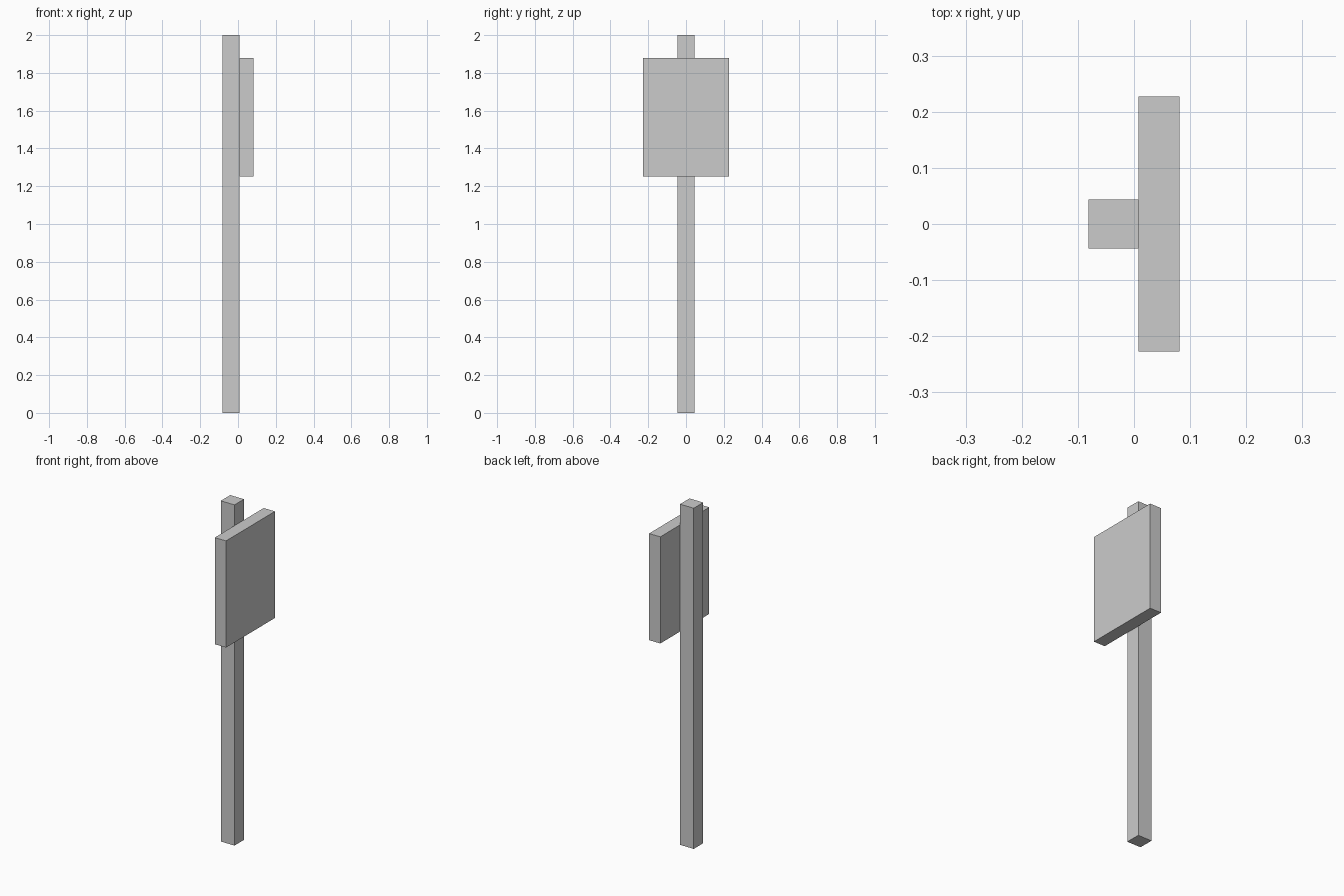
import bpy

if "Cube" in bpy.data.objects:
    bpy.data.objects.remove(bpy.data.objects["Cube"])


def box(name, lo, hi):
    """Axis-aligned box between two corners."""
    center = [(a + b) / 2 for a, b in zip(lo, hi)]
    bpy.ops.mesh.primitive_cube_add(size=1, location=center)
    obj = bpy.context.object
    obj.name = name
    obj.scale = [b - a for a, b in zip(lo, hi)]
    bpy.ops.object.transform_apply(location=False, rotation=False, scale=True)
    return obj


# Square upright post
box("post", (-0.081, -0.044, 0), (0.008, 0.044, 2))

# Flat board fixed to the post's right-hand face
box("sign_board", (0.008, -0.227, 1.252), (0.081, 0.227, 1.878))
